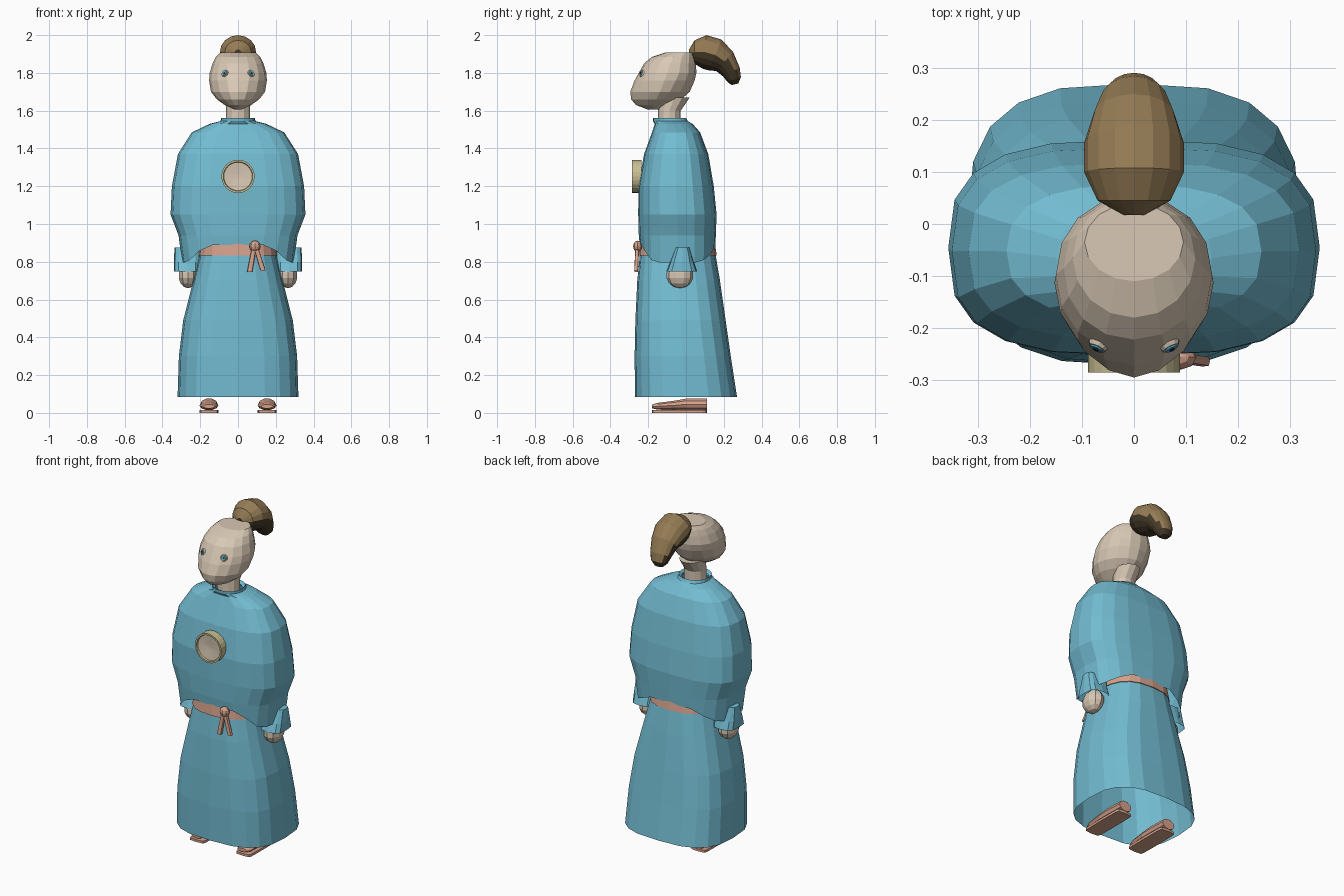
import bpy, bmesh, math
from mathutils import Vector

if "Cube" in bpy.data.objects:
    bpy.data.objects.remove(bpy.data.objects["Cube"])


def material(name, rgb):
    m = bpy.data.materials.new(name)
    m.diffuse_color = (*rgb, 1)
    m.use_nodes = True
    m.node_tree.nodes["Principled BSDF"].inputs["Base Color"].default_value = m.diffuse_color
    return m


BLUE = material("robe blue", (0.17, 0.50, 0.64))
SKIN = material("skin", (0.69, 0.58, 0.46))
SALMON = material("salmon", (0.67, 0.36, 0.26))
GOLD = material("pale gold", (0.58, 0.52, 0.29))
TAN = material("hair tan", (0.30, 0.20, 0.09))
DARK = material("hair dark brown", (0.06, 0.042, 0.022))
IRIS = material("iris blue", (0.08, 0.42, 0.60))
BLACK = material("pupil black", (0.015, 0.02, 0.025))


def finish(name, bm, *mats):
    me = bpy.data.meshes.new(name)
    bm.to_mesh(me)
    bm.free()
    ob = bpy.data.objects.new(name, me)
    for m in mats:
        me.materials.append(m)
    bpy.context.collection.objects.link(ob)
    return ob


def loft(name, rings, mats, caps=(True, True), rule=None):
    """Skin a list of closed point rings; rule picks a material per face."""
    bm = bmesh.new()
    vs = [[bm.verts.new(p) for p in r] for r in rings]
    n = len(vs[0])
    for a, b in zip(vs, vs[1:]):
        for i in range(n):
            j = (i + 1) % n
            bm.faces.new((a[i], a[j], b[j], b[i]))
    if caps[0]:
        bm.faces.new(vs[0][::-1])
    if caps[1]:
        bm.faces.new(vs[-1])
    bmesh.ops.recalc_face_normals(bm, faces=bm.faces[:])
    bm.normal_update()
    if rule:
        for f in bm.faces:
            f.material_index = rule(f)
    return finish(name, bm, *mats)


def oval(z, hw, y0, y1, power=2.0, n=20, cx=0.0):
    """Horizontal superellipse between y0 and y1, half width hw."""
    pts = []
    for i in range(n):
        t = math.tau * i / n
        c, s = math.cos(t), math.sin(t)
        x = math.copysign(abs(c) ** (2 / power), c) * hw
        y = math.copysign(abs(s) ** (2 / power), s) * (y1 - y0) / 2
        pts.append(Vector((cx + x, (y0 + y1) / 2 + y, z)))
    return pts


def ball(name, center, size, mat, u=10, v=7):
    bm = bmesh.new()
    bmesh.ops.create_uvsphere(bm, u_segments=u, v_segments=v, radius=1)
    for p in bm.verts:
        p.co = Vector(center) + p.co * Vector(size)
    return finish(name, bm, mat)


def plate(name, center, direction, radius, depth, mat, n=10):
    bm = bmesh.new()
    bmesh.ops.create_cone(bm, cap_ends=True, segments=n, radius1=radius,
                          radius2=radius * 0.8, depth=depth)
    q = Vector(direction).to_track_quat('Z', 'Y')
    for p in bm.verts:
        p.co = Vector(center) + q @ p.co
    return finish(name, bm, mat)


# Skirt, open at the hem
loft("skirt", [oval(*r) for r in [
    (0.085, 0.32, -0.27, 0.27, 2.9), (0.30, 0.313, -0.272, 0.237, 2.9),
    (0.49, 0.29, -0.268, 0.21, 2.8), (0.70, 0.237, -0.258, 0.18, 2.7),
    (0.83, 0.205, -0.245, 0.158, 2.6), (0.92, 0.19, -0.235, 0.145, 2.6)]],
    [BLUE], caps=(False, True))

# Waist sash, knot and hanging tails
loft("sash", [oval(0.832, 0.209, -0.252, 0.163, 2.6),
              oval(0.905, 0.197, -0.245, 0.152, 2.6)], [SALMON])
ball("sash_knot", (0.09, -0.256, 0.882), (0.03, 0.024, 0.03), SALMON, 8, 6)
for label, x0, x1, z1 in (("left", 0.085, 0.062, 0.745), ("right", 0.095, 0.132, 0.755)):
    loft("sash_tail_" + label,
         [oval(z1, 0.014, -0.274, -0.254, 4, 8, x1),
          oval(0.875, 0.012, -0.268, -0.248, 4, 8, x0)], [SALMON])

# Draped upper robe, its hem arched over the sash and low at the arms
cape = [oval(*r) for r in [
    (0.89, 0.315, -0.25, 0.158, 2.9), (1.05, 0.357, -0.253, 0.162, 2.9),
    (1.20, 0.350, -0.252, 0.147, 2.9), (1.37, 0.318, -0.222, 0.118, 2.8),
    (1.485, 0.245, -0.18, 0.075, 2.6), (1.53, 0.15, -0.165, 0.035, 2.3),
    (1.545, 0.092, -0.175, 0.01, 2.1), (1.562, 0.09, -0.176, 0.0, 2.1),
    (1.55, 0.075, -0.155, -0.02, 2.1)]]
hem = oval(0.89, 0.295, -0.245, 0.155, 2.9)
for p in hem:
    p.z -= 0.095 * min(1, max(0, (abs(p.x) - 0.17) / 0.10))
    if p.y > 0.1:
        p.z -= 0.02
for p in cape[0]:
    p.z += 0.05
loft("upper_robe", [hem] + cape, [BLUE], caps=(False, False))

# Neck and head
loft("neck", [oval(1.50, 0.066, -0.15, -0.03, 2, 12), oval(1.60, 0.063, -0.148, -0.028, 2, 12),
              oval(1.67, 0.068, -0.14, 0.02, 2, 12)], [SKIN])
loft("head", [oval(*r, 16) for r in [
    (1.605, 0.02, -0.20, -0.14, 1.7), (1.63, 0.07, -0.265, -0.085, 1.6),
    (1.66, 0.112, -0.290, -0.025, 1.65), (1.70, 0.143, -0.295, 0.02, 1.75),
    (1.76, 0.153, -0.272, 0.046, 1.95), (1.80, 0.150, -0.250, 0.055, 2.1),
    (1.85, 0.135, -0.222, 0.053, 2.1), (1.885, 0.118, -0.18, 0.05, 2),
    (1.908, 0.095, -0.11, 0.04, 2)]], [SKIN])

# Eyes as stacked thin plates
for side, s in (("left", -1), ("right", 1)):
    d = Vector((s * 0.42, -0.85, 0.3)).normalized()
    c = Vector((s * 0.07, -0.235, 1.797))
    plate("eye_rim_" + side, c, d, 0.021, 0.008, SKIN)
    plate("iris_" + side, c + d * 0.003, d, 0.015, 0.008, IRIS)
    plate("pupil_" + side, c + d * 0.006, d, 0.006, 0.006, BLACK, 8)

# Swept-back hair tail: y, z, in-plane radius, half width, tilt
hair = []
for y, z, r, w, tilt in [
        (0.017, 1.90, 0.025, 0.02, 0), (0.045, 1.91, 0.062, 0.07, 0),
        (0.10, 1.91, 0.09, 0.096, 5), (0.155, 1.895, 0.088, 0.096, 22),
        (0.205, 1.86, 0.067, 0.08, 42), (0.24, 1.805, 0.05, 0.064, 62),
        (0.255, 1.765, 0.038, 0.05, 70), (0.26, 1.74, 0.018, 0.025, 75)]:
    a = math.radians(tilt)
    hair.append([Vector((w * math.cos(t), y + r * math.sin(t) * math.sin(a),
                         z + r * math.sin(t) * math.cos(a)))
                 for t in (math.tau * i / 16 for i in range(16))])
loft("hair_tail", hair, [TAN, DARK], rule=lambda f: 0 if f.normal.z > 0.03 else 1)

# Chest medallion: raised rim around a shallow dish
medal = [[Vector((r * math.cos(t), y, 1.252 + r * math.sin(t)))
          for t in (math.tau * i / 24 for i in range(24))]
         for r, y in ((0.088, -0.235), (0.088, -0.285), (0.078, -0.285),
                      (0.075, -0.276), (0.01, -0.27))]
loft("medallion", medal, [GOLD, SKIN], rule=lambda f: int(
    f.normal.y < -0.5 and max(math.hypot(v.co.x, v.co.z - 1.252) for v in f.verts) < 0.077))

# Cuffs, hands, shoes and soles on both sides
for side, s in (("left", -1), ("right", 1)):
    loft("cuff_" + side, [oval(0.748, 0.07, -0.105, 0.06, 3.2, 12, s * 0.27),
                          oval(0.80, 0.07, -0.085, 0.042, 3.2, 12, s * 0.27),
                          oval(0.875, 0.068, -0.055, 0.02, 3.2, 12, s * 0.268)],
         [BLUE], caps=(False, True))
    ball("hand_" + side, (s * 0.265, -0.032, 0.728), (0.052, 0.072, 0.068), SKIN)
    loft("sole_" + side, [oval(z, 0.05, -0.18, 0.11, 9, 12, s * 0.154)
                          for z in (0.0, 0.014)], [SALMON])
    shoe = []
    for y, w, z0, z1 in [(-0.18, 0.032, 0.024, 0.045), (-0.15, 0.045, 0.016, 0.054),
                         (-0.06, 0.05, 0.014, 0.066), (0.0, 0.047, 0.014, 0.077),
                         (0.11, 0.042, 0.014, 0.077)]:
        shoe.append([Vector((s * 0.154 + w * math.cos(t), y,
                             (z0 + z1) / 2 + (z1 - z0) / 2 * math.sin(t)))
                     for t in (math.tau * i / 10 for i in range(10))])
    loft("shoe_" + side, shoe, [SALMON])
